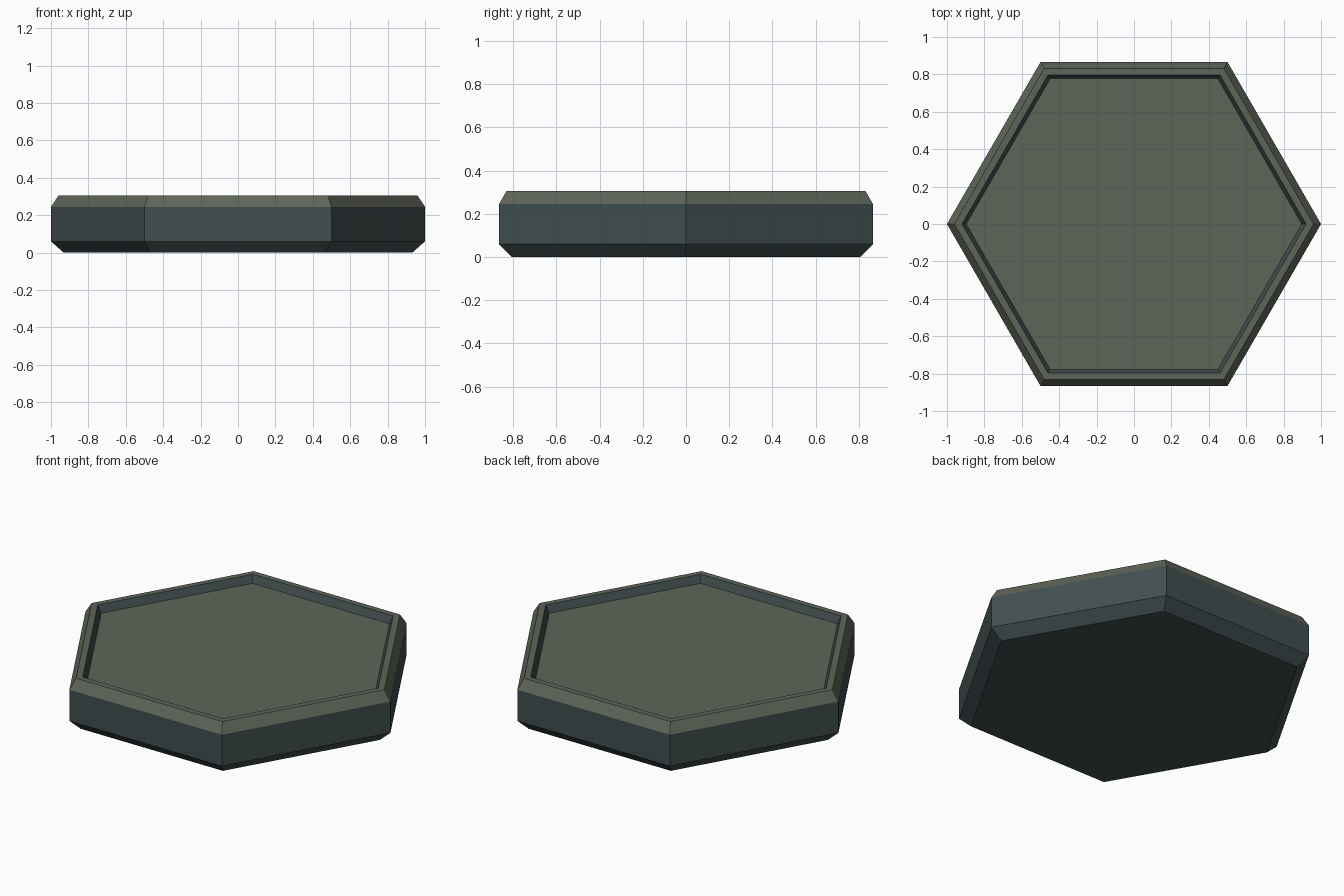
import bpy, bmesh, math

if "Cube" in bpy.data.objects:
    bpy.data.objects.remove(bpy.data.objects["Cube"])


def material(name, rgb):
    m = bpy.data.materials.new(name)
    m.diffuse_color = (*[(c / 255 / 12.92) if c < 10 else ((c / 255 + 0.055) / 1.055) ** 2.4
                         for c in rgb], 1)
    m.use_nodes = True
    m.node_tree.nodes["Principled BSDF"].inputs["Base Color"].default_value = m.diffuse_color
    return m


green = material("grey_green", (94, 101, 88))
slate = material("dark_slate", (65, 78, 79))

# hexagon rings from underside to recessed floor: (corner radius, height)
rings = [(0.932, 0.0), (1.0, 0.06), (1.0, 0.245), (0.96, 0.305),
         (0.92, 0.305), (0.897, 0.262)]
# colour of each band between rings: chamfer, side, top chamfer, rim, recess wall
bands = [1, 1, 0, 0, 1]

bm = bmesh.new()
loops = [[bm.verts.new((r * math.cos(i * math.pi / 3), r * math.sin(i * math.pi / 3), z))
          for i in range(6)] for r, z in rings]
for a, b, mat in zip(loops, loops[1:], bands):
    for i in range(6):
        j = (i + 1) % 6
        bm.faces.new((a[i], a[j], b[j], b[i])).material_index = mat
# recessed floor and underside
bm.faces.new(loops[-1]).material_index = 0
bm.faces.new(loops[0][::-1]).material_index = 1

mesh = bpy.data.meshes.new("hex_tile")
bm.to_mesh(mesh)
bm.free()
mesh.materials.append(green)
mesh.materials.append(slate)
bpy.context.collection.objects.link(bpy.data.objects.new("hex_tile", mesh))
